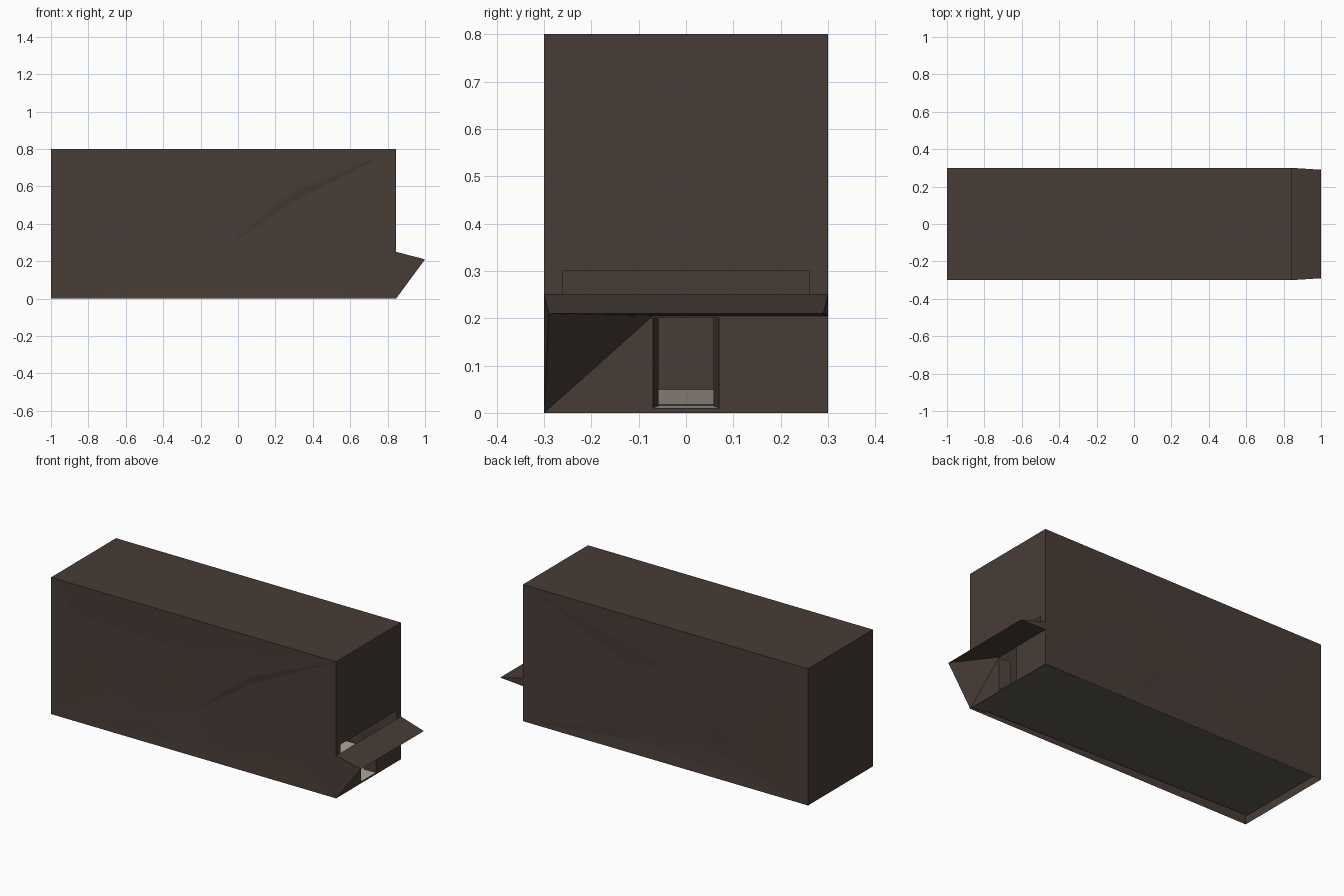
import bpy
from mathutils import Vector
from mathutils.geometry import delaunay_2d_cdt

if "Cube" in bpy.data.objects:
    bpy.data.objects.remove(bpy.data.objects["Cube"])

X0, X1, Y, H = -1.0, 0.845, 0.3, 0.8


def material(name, rgb):
    m = bpy.data.materials.new(name)
    m.diffuse_color = (*rgb, 1)
    m.use_nodes = True
    m.node_tree.nodes["Principled BSDF"].inputs["Base Color"].default_value = m.diffuse_color
    return m


BROWN = material("dark_brown", (0.065, 0.046, 0.037))
GREY = material("dark_olive_grey", (0.115, 0.105, 0.085))
BEIGE = material("pale_beige", (0.42, 0.38, 0.31))


def part(name, verts, faces, mat):
    me = bpy.data.meshes.new(name)
    me.from_pydata([tuple(v) for v in verts], [], faces)
    me.materials.append(mat)
    me.update()
    ob = bpy.data.objects.new(name, me)
    bpy.context.collection.objects.link(ob)
    return ob


def creased_wall(name, corners, dents, place, flip):
    """Flat sheet whose inner points (u, v, depth) are pressed in slightly."""
    pts = corners + dents
    n = len(corners)
    vs, _, fs, *_ = delaunay_2d_cdt([Vector(p[:2]) for p in pts], [],
                                    [list(range(n))], 1, 1e-5)
    out = []
    for v in vs:
        near = min(pts, key=lambda p: (Vector(p[:2]) - v).length)
        out.append(place(v.x, v.y, near[2]))
    return part(name, out, [f[::-1] if flip else f for f in fs], BROWN)


# long side walls with shallow creases
corners = [(X0, 0, 0), (X1, 0, 0), (X1, H, 0), (X0, H, 0)]
front_dents = [(-0.85, 0.62, .006), (-0.7, 0.45, .004), (-0.6, 0.22, .008),
               (-0.42, 0.15, .004), (-0.3, 0.38, .003), (-0.1, 0.25, .009),
               (0.0, 0.06, .004), (-0.12, 0.6, .006), (0.28, 0.56, .004),
               (0.30, 0.52, .012), (0.65, 0.14, .004), (0.2, 0.18, .005)]
back_dents = [(-0.6, 0.25, .004), (-0.4, 0.15, .009), (-0.25, 0.36, .004),
              (0.05, 0.28, .008), (-0.1, 0.55, .004), (0.2, 0.52, .009),
              (0.25, 0.12, .004), (0.1, 0.08, .008), (0.55, 0.3, .004)]
creased_wall("front_wall", corners, front_dents, lambda u, v, d: (u, -Y + d, v), False)
creased_wall("back_wall", corners, back_dents, lambda u, v, d: (u, Y - d, v), True)

# roof and closed far end
part("roof", [(X0, -Y, H), (X1, -Y, H), (X1, Y, H), (X0, Y, H)], [(0, 1, 2, 3)], BROWN)
part("far_end_wall", [(X0, -Y, 0), (X0, Y, 0), (X0, Y, H), (X0, -Y, H)],
     [(0, 3, 2, 1)], BROWN)

# entrance wall as a grid of panels, leaving out the doorway and the slot
ys = [-Y, -0.26, -0.07, 0.07, 0.26, Y]
zs = [0, 0.01, 0.2, 0.25, 0.3, H]
verts = [(X1, y, z) for z in zs for y in ys]
faces = []
for r in range(5):
    for c in range(5):
        door = r == 1 and c == 2
        slot = r == 3 and 1 <= c <= 3
        if not (door or slot):
            a = r * 6 + c
            faces.append((a, a + 1, a + 7, a + 6))
part("entrance_wall", verts, faces, BROWN)

# tapering door jambs
for side, s in (("left", -1), ("right", 1)):
    part(side + "_door_jamb",
         [(X1, s * .07, .01), (X1, s * .07, .2), (X1 - .07, s * .058, .2),
          (X1 - .07, s * .058, .012)],
         [(0, 1, 2, 3) if s > 0 else (3, 2, 1, 0)], BROWN)

# sloping canopy wedge above the doorway
part("canopy",
     [(X1, -Y, .25), (X1, Y, .25), (1, .29, .21), (1, -.29, .21),
      (X1, -Y, .205), (X1, Y, .205)],
     [(0, 3, 2, 1), (4, 5, 2, 3), (1, 2, 5), (0, 4, 3)], BROWN)

# three-cornered flap joining the canopy to the ground on the front side
part("side_flap",
     [(X1, -Y, 0), (1, -.29, .21), (X1, -Y, .25), (X1, -.07, .205)],
     [(0, 1, 2), (0, 3, 1)], BROWN)

# floor: pale top sheet over a grey underside, with a threshold strip
floor_faces = [(0, 1, 2, 3)]
for name, lift, mat, order in (("floor_top", .004, BEIGE, 1), ("floor_underside", 0, GREY, -1)):
    for label, xa, za, xb, zb, w in (("", X0 + .003, .045, .75, .014, .285),
                                     ("_threshold", .75, .012, X1, .006, .295)):
        part(name + label,
             [(xa, -w, za + lift), (xb, -w, zb + lift), (xb, w, zb + lift), (xa, w, za + lift)],
             [f[::order] for f in floor_faces], mat)
